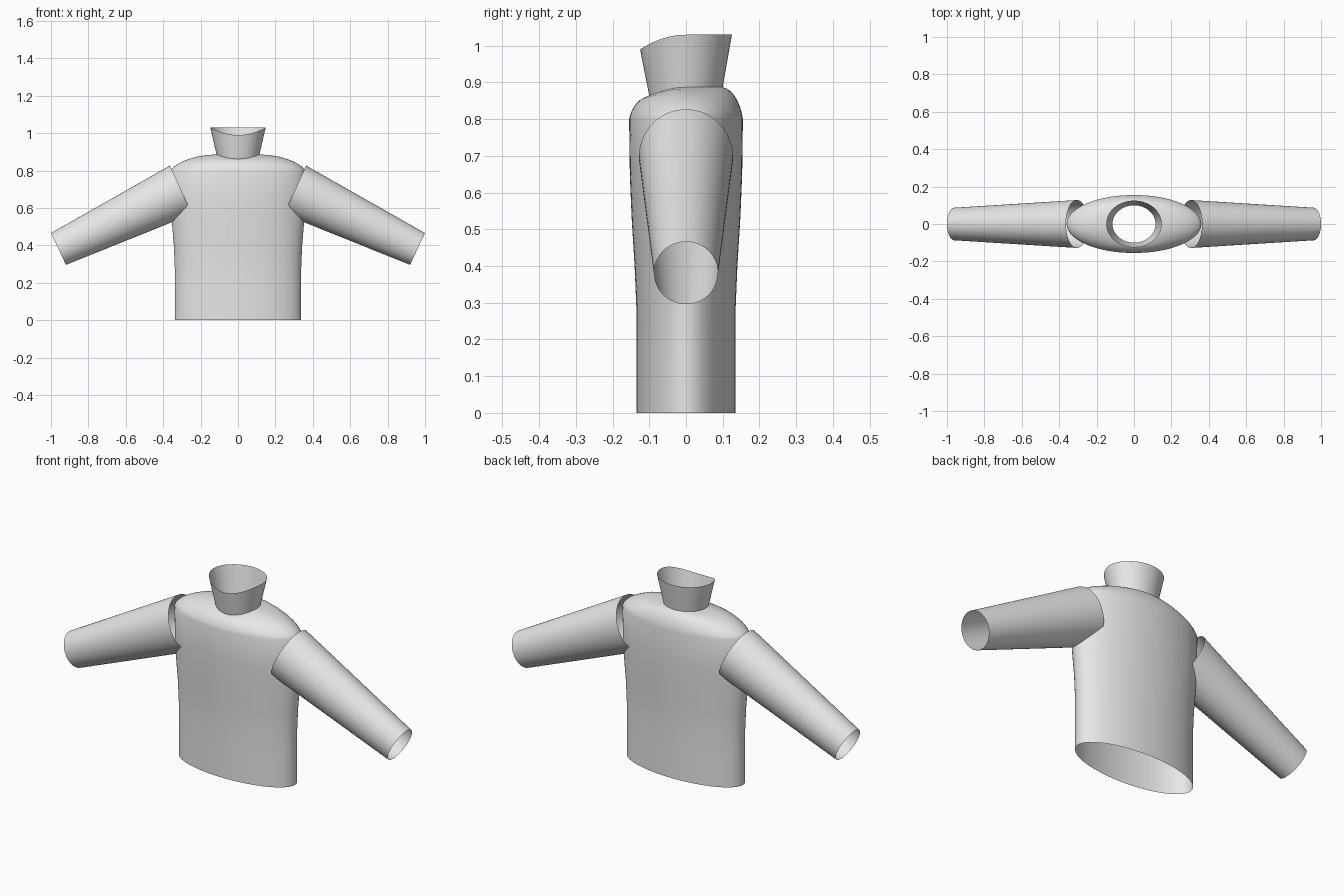
import bpy
import bmesh
from math import sin, cos, pi
from mathutils import Vector

cube = bpy.data.objects.get("Cube")
if cube:
    bpy.data.objects.remove(cube, do_unlink=True)

SEGMENTS = 72

fabric = bpy.data.materials.new("light_grey_fabric")
fabric.use_nodes = True
grey = (0.8, 0.8, 0.8, 1.0)
fabric.diffuse_color = grey
fabric.node_tree.nodes["Principled BSDF"].inputs["Base Color"].default_value = grey


def loft(name, rings):
    """Open tube skinned through a list of point rings."""
    bm = bmesh.new()
    loops = [[bm.verts.new(p) for p in ring] for ring in rings]
    for low, high in zip(loops, loops[1:]):
        for i in range(SEGMENTS):
            j = (i + 1) % SEGMENTS
            bm.faces.new((low[i], low[j], high[j], high[i]))
    bmesh.ops.recalc_face_normals(bm, faces=bm.faces)
    for face in bm.faces:
        face.smooth = True
    mesh = bpy.data.meshes.new(name)
    bm.to_mesh(mesh)
    bm.free()
    mesh.materials.append(fabric)
    obj = bpy.data.objects.new(name, mesh)
    bpy.context.collection.objects.link(obj)
    return obj


def oval(center, u, v):
    """Ellipse of points around center with half axes u and v."""
    angles = [2 * pi * i / SEGMENTS for i in range(SEGMENTS)]
    return [Vector(center) + Vector(u) * cos(a) + Vector(v) * sin(a) for a in angles]


def level(rx, ry, z, front_drop=0.0):
    """Horizontal oval whose front edge dips by front_drop."""
    ring = oval((0, 0, z), (rx, 0, 0), (0, ry, 0))
    for p in ring:
        p.z -= front_drop * max(0.0, -p.y / ry) ** 2
    return ring


# Body: straight hem, widening chest, then shoulders closing in to the neck
NECK = (0.115, 0.1, 0.887)
CHEST = (0.36, 0.155, 0.8)
NECK_DROP = 0.024
body = [level(*r) for r in ((0.338, 0.135, 0), (0.338, 0.135, 0.15),
                            (0.338, 0.135, 0.28), (0.343, 0.14, 0.4),
                            (0.354, 0.148, 0.53), (0.359, 0.153, 0.65), CHEST)]
for inward, rise in ((0.05, 0.18), (0.13, 0.36), (0.25, 0.55), (0.4, 0.72),
                     (0.58, 0.86), (0.78, 0.95), (1, 1)):
    rx, ry = (c + (n - c) * inward for c, n in zip(CHEST[:2], NECK[:2]))
    body.append(level(rx, ry, CHEST[2] + (NECK[2] - CHEST[2]) * rise, NECK_DROP * rise))
loft("body", body)

# Collar: flared, with a dipped front edge
loft("collar", [level(*NECK, NECK_DROP), level(0.148, 0.125, 1.03, 0.04)])

# Sleeves: tapered tubes open at both ends
for side, name in ((1, "left_sleeve"), (-1, "right_sleeve")):
    loft(name, [
        oval((side * 0.305, 0, 0.697), (side * 0.059, 0, 0.13), (0, 0.128, 0)),
        oval((side * 0.96, 0, 0.381), (side * 0.04, 0, 0.085), (0, 0.087, 0)),
    ])
